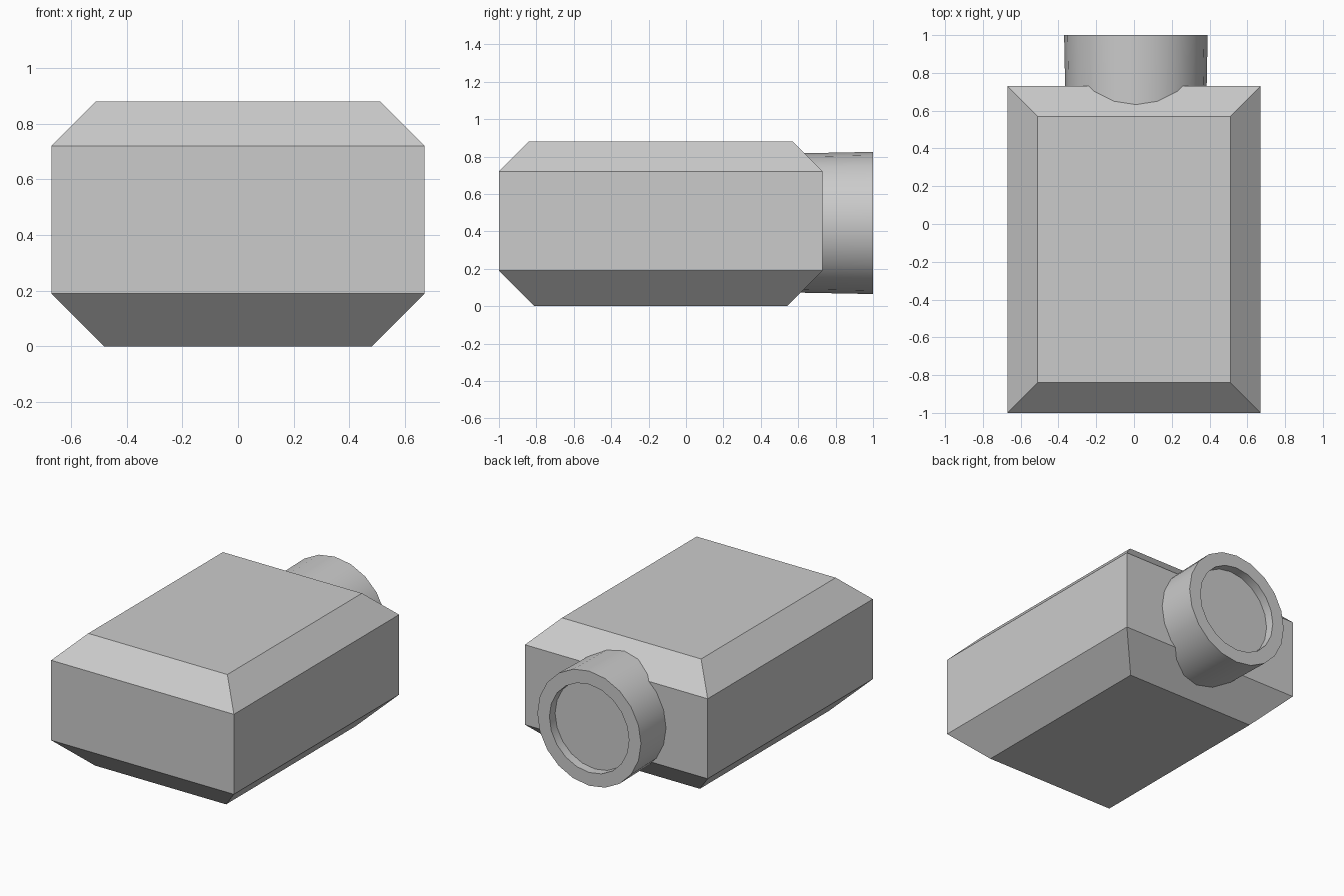
import bpy, bmesh, math

if "Cube" in bpy.data.objects:
    bpy.data.objects.remove(bpy.data.objects["Cube"])


def finish(name, bm):
    bmesh.ops.recalc_face_normals(bm, faces=bm.faces)
    mesh = bpy.data.meshes.new(name)
    bm.to_mesh(mesh)
    bm.free()
    obj = bpy.data.objects.new(name, mesh)
    bpy.context.collection.objects.link(obj)
    return obj


def loft(name, rings):
    """Skin a stack of equal-length point loops and cap both ends."""
    bm = bmesh.new()
    loops = [[bm.verts.new(p) for p in ring] for ring in rings]
    n = len(loops[0])
    for a, b in zip(loops, loops[1:]):
        for i in range(n):
            j = (i + 1) % n
            bm.faces.new((a[i], a[j], b[j], b[i]))
    bm.faces.new(loops[0])
    bm.faces.new(loops[-1])
    return finish(name, bm)


# Chamfered body: (height, inset from the widest outline)
def rectangle(z, inset):
    x, y0, y1 = 0.67 - inset, -1 + inset, 0.73 - inset
    return [(-x, y0, z), (x, y0, z), (x, y1, z), (-x, y1, z)]


loft("body", [rectangle(z, inset) for z, inset in
              ((0, 0.19), (0.19, 0), (0.72, 0), (0.88, 0.16))])


# Round rear nozzle with a shallow recess: (y, radius)
def circle(y, r, sides=20):
    return [(0.01 + r * math.sin(math.tau * i / sides), y,
             0.445 + r * math.cos(math.tau * i / sides)) for i in range(sides)]


nozzle = loft("rear_nozzle", [circle(y, r) for y, r in
                              ((0.58, 0.372), (1.0, 0.38), (1.0, 0.292), (0.94, 0.292))])
bpy.context.view_layer.objects.active = nozzle
nozzle.select_set(True)
bpy.ops.object.shade_smooth_by_angle(angle=math.radians(30))
